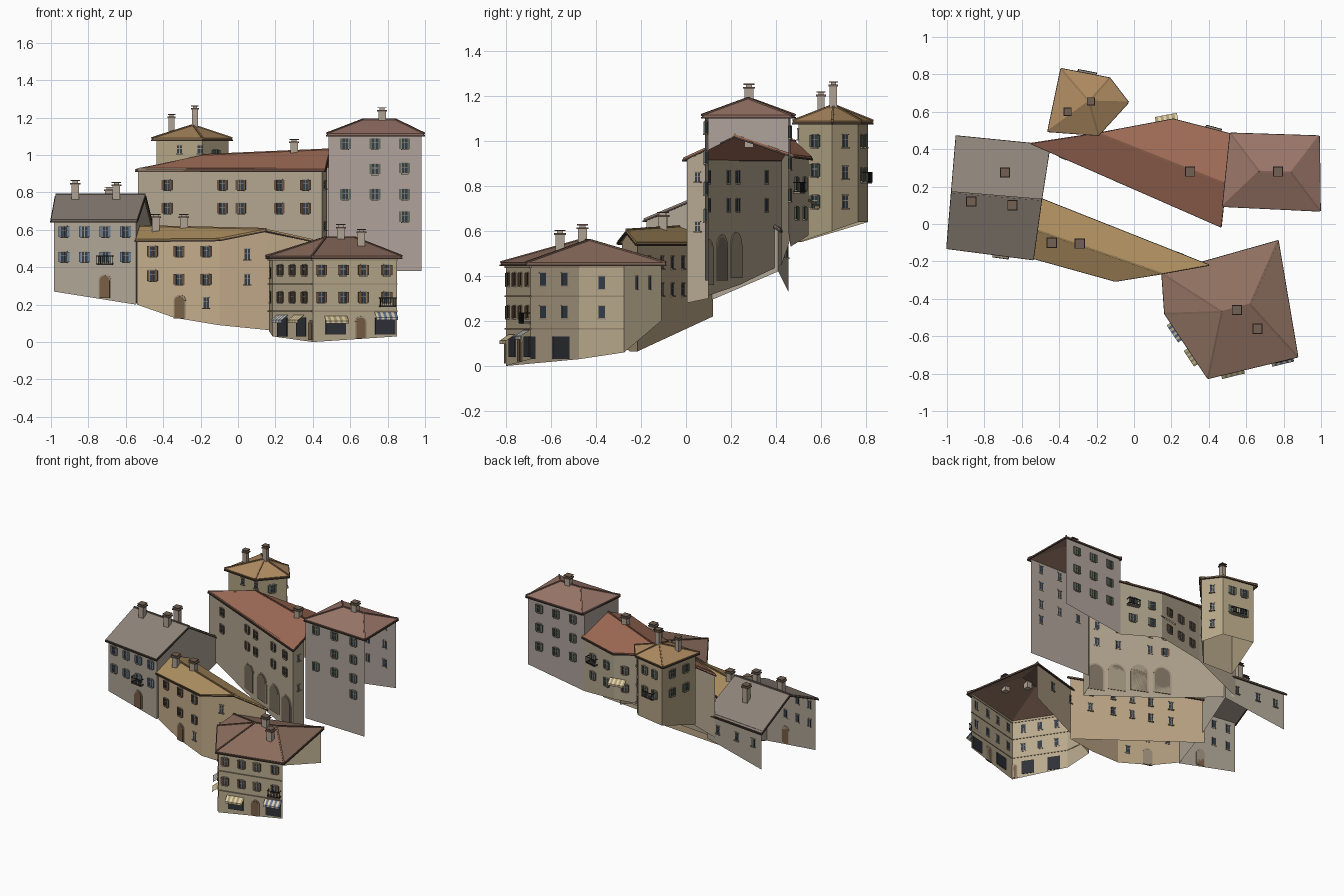
import bpy, bmesh, math
from mathutils import Vector

if "Cube" in bpy.data.objects:
    bpy.data.objects.remove(bpy.data.objects["Cube"])

PARTS = {}

def col(r, g, b):
    return tuple(c ** 2.2 for c in (r, g, b)) + (1,)

COLORS = dict(corner_walls=(.72, .66, .55), middle_walls=(.76, .67, .54), left_walls=(.68, .64, .58),
              long_walls=(.70, .65, .56), right_walls=(.68, .63, .60), tower_walls=(.70, .64, .52),
              corner_roof=(.56, .44, .38), middle_roof=(.68, .56, .38), left_roof=(.55, .51, .47),
              long_roof=(.62, .42, .34), right_roof=(.60, .46, .41), tower_roof=(.68, .54, .38),
              panes=(.22, .25, .29), frames=(.62, .58, .50), shop_glass=(.2, .21, .23),
              doors=(.47, .37, .28), arches=(.47, .43, .37), surrounds=(.62, .57, .49),
              shutters_blue=(.42, .49, .57), shutters_brown=(.42, .33, .26), shutters_green=(.38, .42, .36),
              awning_cream=(.85, .81, .68), awning_blue=(.40, .46, .58), awning_tan=(.68, .60, .42),
              railings=(.16, .16, .17), balcony_slabs=(.55, .52, .47), chimneys=(.68, .63, .57),
              chimney_caps=(.45, .38, .33), gutters=(.30, .25, .22), string_courses=(.60, .54, .45))

def bm_of(key):
    return PARTS.setdefault(key, bmesh.new())

def face(key, pts):
    bm = bm_of(key)
    return bm.faces.new([bm.verts.new(p) for p in pts])

def prism(key, pts, vec):
    """closed solid from a planar outline pushed along vec"""
    a = [Vector(p) for p in pts]
    bm = bm_of(key)
    lo, hi = [bm.verts.new(p) for p in a], [bm.verts.new(p + Vector(vec)) for p in a]
    n = len(a)
    fs = [bm.faces.new(lo), bm.faces.new(hi[::-1])]
    fs += [bm.faces.new((lo[i], hi[i], hi[(i + 1) % n], lo[(i + 1) % n])) for i in range(n)]
    bmesh.ops.recalc_face_normals(bm, faces=fs)

def bar(key, p, q, r):
    p, q = Vector(p), Vector(q)
    d = (q - p).normalized()
    s = d.cross(Vector((0, 0, 1))).normalized() * r
    u = s.cross(d).normalized() * r
    prism(key, [p + s + u, p - s + u, p - s - u, p + s - u], q - p)

class Wall:
    """frame of one facade: u along, n outward"""
    def __init__(self, p, q):
        self.p, self.q = Vector((p[0], p[1], 0)), Vector((q[0], q[1], 0))
        self.u = (self.q - self.p).normalized()
        self.n = Vector((self.u.y, -self.u.x, 0))

    def at(self, t, z, du=0, dn=0):
        return self.p.lerp(self.q, t) + self.u * du + self.n * dn + Vector((0, 0, z))

    def box(self, key, t, z, w, h, d, du=0, n0=-.003):
        o = [(-w / 2, -h / 2), (w / 2, -h / 2), (w / 2, h / 2), (-w / 2, h / 2)]
        prism(key, [self.at(t, z + b, du + a, n0) for a, b in o], self.n * d)

    def arch(self, key, t, z, w, h, d):
        r = w / 2
        o = [(-r, 0), (r, 0)] + [(r * math.cos(a * math.pi / 8), h - r + r * math.sin(a * math.pi / 8)) for a in range(9)]
        prism(key, [self.at(t, z + b, a, -.003) for a, b in o], self.n * d)

    def windows(self, ts, zs, shutter=None, w=.03, h=.055):
        for t in ts:
            for z in zs:
                self.box('panes', t, z, w, h, .006)
                self.box('frames', t, z, .003, h, .008)
                self.box('frames', t, z + h * .1, w, .003, .008)
                self.box('surrounds', t, z - h / 2 - .003, w + .01, .006, .014)
                self.box('surrounds', t, z + h / 2 + .002, w + .006, .005, .009)
                if shutter:
                    for s in (-1, 1):
                        self.box('shutters_' + shutter, t, z, w * .45, h, .006, s * w * .76, .002)

    def door(self, t, z, w=.055, h=.12):
        self.arch('surrounds', t, z, w + .014, h + .008, .008)
        self.arch('doors', t, z, w, h, .011)

    def balcony(self, t, z, w=.085, d=.03, h=.045):
        self.box('balcony_slabs', t, z, w, .006, d, 0, 0)
        for s in (0, 1):
            zz = z + .006 + s * (h - .006)
            c = [self.at(t, zz, a, b) for a, b in ((-w / 2, 0), (-w / 2, d), (w / 2, d), (w / 2, 0))]
            for a, b in zip(c, c[1:]):
                bar('railings', a, b, .0018)
        for i in range(9):
            self.box('railings', t, z + h / 2, .0025, h, .0025, -w / 2 + w * i / 8, d - .001)

    def awning(self, t, z, w, c1='awning_cream', c2='awning_blue', d=.045, n=8):
        for i in range(n):
            a, b = -w / 2 + w * i / n, -w / 2 + w * (i + 1) / n
            k = c2 if i % 2 else c1
            face(k, [self.at(t, z, a, .004), self.at(t, z - .028, a, d), self.at(t, z - .028, b, d), self.at(t, z, b, .004)])
            face(k, [self.at(t, z - .028, a, d), self.at(t, z - .042, a, d), self.at(t, z - .042, b, d), self.at(t, z - .028, b, d)])

def chain(key, pts):
    """wall sheets through (x, y, bottom, top) points, counter-clockwise"""
    out = []
    for a, b in zip(pts, pts[1:]):
        face(key, [(a[0], a[1], a[2]), (b[0], b[1], b[2]), (b[0], b[1], b[3]), (a[0], a[1], a[3])])
        out.append(Wall(a, b))
    return out

def roof(name, vs, fs, ridges):
    bm = bm_of(name)
    v = [bm.verts.new(p) for p in vs]
    for f in fs:
        g = bm.faces.new([v[i] for i in f])
        g.normal_update()
        if g.normal.z < 0:
            g.normal_flip()
    for e in [e for e in bm.edges if e.is_boundary]:
        a, b = [x.co - Vector((0, 0, .012)) for x in e.verts]
        bar('gutters', a, b, .004)
    for a, b in ridges:
        bar(name + '_ridges', vs[a], vs[b], .005)
    COLORS[name + '_ridges'] = tuple(c * .85 for c in COLORS[name])

def chimney(x, y, z0, z1, s=.02):
    def sq(key, r, a, b):
        prism(key, [(x - r, y - r, a), (x + r, y - r, a), (x + r, y + r, a), (x - r, y + r, a)], (0, 0, b - a))
    sq('chimneys', s, z0, z1 - .018)
    sq('chimney_caps', s * 1.35, z1 - .022, z1 - .014)
    sq('chimneys', s * .7, z1 - .014, z1 - .005)
    sq('chimney_caps', s * 1.25, z1 - .005, z1)

# corner building with shops
A = chain('corner_walls', [(.76, -.11, .2, .46), (.165, -.275, .06, .46), (.185, -.475, .03, .46),
                           (.40, -.80, .0, .46), (.85, -.69, .03, .46)])
roof('corner_roof', [(.77, -.09, .46), (.15, -.265, .46), (.165, -.48, .46), (.395, -.825, .46), (.875, -.71, .46),
                     (.47, -.47, .56), (.62, -.43, .56)],
     [(0, 1, 5, 6), (1, 2, 5), (2, 3, 5), (3, 4, 6, 5), (4, 0, 6)], [(5, 6), (1, 5), (2, 5), (3, 5), (4, 6), (0, 6)])
A[3].windows((.1, .36, .6, .88), (.385, .24), 'brown')
A[2].windows((.2, .5, .8), (.385, .24), 'brown')
A[1].windows((.5,), (.37, .24))
A[0].windows((.3, .65), (.37,))
for w in A[1:]:
    L = (w.q - w.p).length
    for z in (.165, .31, .44):
        w.box('string_courses', .5, z, L, .007, .01)
for t in (.27, .86):
    A[3].box('shop_glass', t, .085, .11, .09, .008)
for t in (.25, .72):
    A[2].box('shop_glass', t, .08, .09, .10, .008)
A[3].door(.57, .02, .05, .11)
A[2].door(.96, .01, .03, .1)
A[3].awning(.27, .14, .125, 'awning_cream', 'awning_tan')
A[3].awning(.86, .16, .12)
A[2].awning(.27, .145, .11)
A[2].awning(.68, .145, .10, 'awning_cream', 'awning_tan')
A[3].balcony(.88, .19)
chimney(.55, -.46, .5, .63)
chimney(.66, -.56, .48, .605)

# middle house with bent front
B = chain('middle_walls', [(-.54, -.165, .20, .55), (-.34, -.22, .13, .55), (-.10, -.285, .09, .55),
                           (.15, -.25, .065, .60), (.38, -.215, .065, .55), (-.52, .12, .22, .55)])
roof('middle_roof', [(-.55, -.18, .55), (-.10, -.305, .555), (.15, -.265, .605), (.40, -.22, .55),
                     (-.51, .14, .55), (-.53, -.03, .62)],
     [(0, 1, 2, 5), (5, 2, 3, 4)], [(5, 2)])
B[0].windows((.42,), (.485, .355), 'brown')
B[1].windows((.11, .71), (.485, .335), 'brown')
B[1].windows((.71,), (.21,))
B[1].door(.12, .125)
B[2].windows((.6,), (.47, .335))
B[4].windows((.15, .32, .46, .6, .75), (.46, .34))
chimney(-.44, -.10, .56, .685)
chimney(-.29, -.105, .56, .685)

# left house with gable roof, outer end open
C = chain('left_walls', [(-.985, -.115, .27, .66), (-.545, -.175, .20, .66), (-.505, .13, .3, .785),
                         (-.46, .41, .42, .62), (-.94, .455, .33, .62)])
roof('left_roof', [(-1, -.13, .655), (-.54, -.19, .655), (-.495, .13, .79), (-.45, .42, .61), (-.95, .47, .61), (-.975, .17, .79)],
     [(0, 1, 2, 5), (5, 2, 3, 4)], [(5, 2)])
C[0].windows((.125, .375, .625, .875), (.59, .455), 'blue')
C[0].door(.62, .235)
C[0].balcony(.625, .415)
C[3].windows((.2, .55, .85), (.51,))
chimney(-.87, .12, .72, .865)
chimney(-.69, .275, .64, .83)
chimney(-.65, .10, .72, .855)

# long building with arcade
D = chain('long_walls', [(-.535, .425, .45, .93), (-.1, .237, .36, .93), (.45, .005, .28, .93), (.475, .1, .30, .97)])
D2 = chain('long_walls', [(.51, .465, .53, .94), (.21, .545, .58, .93), (-.18, .47, .58, .995), (-.535, .425, .45, .93)])
roof('long_roof', [(-.55, .43, .925), (.465, -.015, .925), (.49, .215, 1.03), (.52, .48, .94), (.21, .56, .93), (-.19, .485, 1.0)],
     [(0, 1, 2, 5), (2, 3, 4), (2, 4, 5)], [(5, 2)])
F0 = Wall((-.535, .425), (.45, .005))
F0.windows((.16, .46, .56, .77, .91), (.84, .715), 'brown')
for t, z in ((.48, .39), (.63, .38), (.78, .36), (.92, .34)):
    F0.arch('surrounds', t, z, .125, .205, .007)
    F0.arch('arches', t, z, .105, .195, .010)
D[2].windows((.5,), (.84, .62), None, .022, .04)
D2[0].windows((.3, .75), (.81, .68), 'green')
D2[1].windows((.2, .5, .8), (.81, .68), 'brown')
D2[0].balcony(.3, .77)
D2[1].awning(.08, .74, .12, 'awning_cream', 'awning_tan')
chimney(.3, .28, .97, 1.085)

# tall right block, outer end open
E = chain('right_walls', [(.485, .1, .38, 1.115), (.98, .085, .38, 1.115)])
E2 = chain('right_walls', [(.98, .455, .6, 1.115), (.51, .465, .53, 1.115)])
chain('right_walls', [(.51, .465, .94, 1.115), (.49, .22, 1.02, 1.115), (.485, .1, .96, 1.115)])
roof('right_roof', [(.475, .095, 1.115), (.995, .07, 1.115), (.99, .47, 1.115), (.515, .485, 1.115), (.67, .28, 1.19), (.84, .275, 1.19)],
     [(0, 1, 5, 4), (1, 2, 5), (2, 3, 4, 5), (3, 0, 4)], [(4, 5), (0, 4), (1, 5), (2, 5), (3, 4)])
E[0].windows((.18,), (1.06, .79), 'green')
E[0].windows((.5,), (1.06, .925, .79), 'green')
E[0].windows((.82,), (1.06, .93, .79, .67), 'green')
E2[0].windows((.2, .5, .8), (1.04, .9, .76), 'green')
chimney(.77, .28, 1.15, 1.255)

# rear tower
T = chain('tower_walls', [(-.435, .51, .55, 1.095), (-.19, .50, .55, 1.095), (-.05, .65, .60, 1.095),
                          (-.14, .765, .64, 1.095), (-.37, .81, .64, 1.095), (-.435, .51, .55, 1.095)])
roof('tower_roof', [(-.46, .495, 1.09), (-.19, .475, 1.09), (-.03, .65, 1.09), (-.13, .78, 1.09), (-.39, .83, 1.09), (-.24, .655, 1.16)],
     [(0, 1, 5), (1, 2, 5), (2, 3, 5), (3, 4, 5), (4, 0, 5)], [(i, 5) for i in range(5)])
T[0].windows((.5, .95), (1.03,), None, .026, .045)
T[1].windows((.5,), (1.0, .87, .73), 'green')
T[2].windows((.5,), (1.0, .86, .73))
T[3].windows((.3, .7), (1.0, .85), 'green')
T[4].windows((.3, .7), (1.0, .86), 'green')
T[3].balcony(.5, .815, .10)
chimney(-.355, .60, 1.11, 1.22, .016)
chimney(-.23, .655, 1.13, 1.265, .016)

# turn collected parts into objects
for key, bm in PARTS.items():
    me = bpy.data.meshes.new(key)
    bm.to_mesh(me)
    bm.free()
    ob = bpy.data.objects.new(key, me)
    bpy.context.collection.objects.link(ob)
    mat = bpy.data.materials.new(key)
    mat.diffuse_color = col(*COLORS[key])
    mat.use_nodes = True
    mat.node_tree.nodes["Principled BSDF"].inputs["Base Color"].default_value = mat.diffuse_color
    me.materials.append(mat)
    if key.endswith('_roof'):
        m = ob.modifiers.new('thickness', 'SOLIDIFY')
        m.thickness, m.offset = .012, -1
